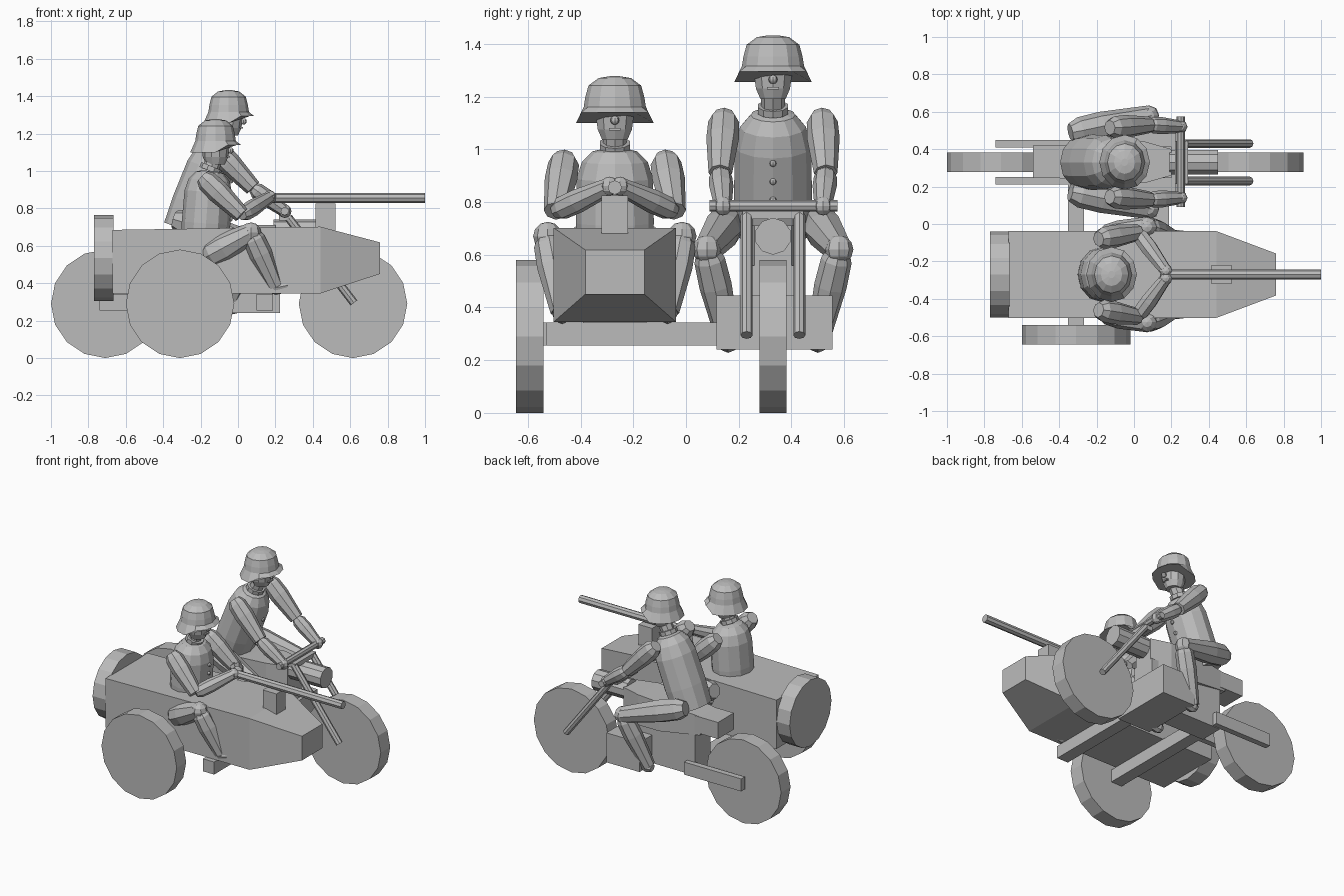
import bpy, bmesh, math
from mathutils import Vector, Matrix

if "Cube" in bpy.data.objects:
    bpy.data.objects.remove(bpy.data.objects["Cube"])

grey = bpy.data.materials.new("plain grey")
grey.use_nodes = True
GREY = (0.5, 0.5, 0.5, 1)
grey.diffuse_color = GREY
grey.node_tree.nodes["Principled BSDF"].inputs["Base Color"].default_value = GREY


def finish(name, bm):
    bmesh.ops.recalc_face_normals(bm, faces=bm.faces)
    mesh = bpy.data.meshes.new(name)
    bm.to_mesh(mesh)
    bm.free()
    mesh.materials.append(grey)
    obj = bpy.data.objects.new(name, mesh)
    bpy.context.collection.objects.link(obj)
    return obj


def skin(name, rings):
    """Join rings of points into a closed, capped skin."""
    bm = bmesh.new()
    loops = [[bm.verts.new(p) for p in ring] for ring in rings]
    n = len(loops[0])
    for low, high in zip(loops, loops[1:]):
        for i in range(n):
            j = (i + 1) % n
            bm.faces.new((low[i], low[j], high[j], high[i]))
    bm.faces.new(loops[0])
    bm.faces.new(loops[-1])
    return finish(name, bm)


def lathe(name, a, b, profile, sides=8, depth=1.0):
    """Turn (radius, fraction) pairs around the line from a to b."""
    a, b = Vector(a), Vector(b)
    d = (b - a).normalized()
    side = Vector((1, 0, 0)) if abs(d.y) > 0.95 else Vector((0, 1, 0))
    u = side.cross(d).normalized()
    v = d.cross(u)
    angles = [2 * math.pi * i / sides for i in range(sides)]
    return skin(name, [[a.lerp(b, t) + r * (u * depth * math.cos(w) + v * math.sin(w))
                        for w in angles] for r, t in profile])


def rod(name, a, b, r, sides=8):
    return lathe(name, a, b, [(r, 0), (r, 1)], sides)


def box(name, x, y, z):
    bm = bmesh.new()
    bmesh.ops.create_cube(bm, size=1)
    for vert in bm.verts:
        vert.co = [lo + (hi - lo) * (c + 0.5) for c, (lo, hi) in zip(vert.co, (x, y, z))]
    return finish(name, bm)


def loft(name, sections):
    """Rectangular sections (x, centre y, half width, bottom, top)."""
    return skin(name, [[(x, y - w, lo), (x, y + w, lo), (x, y + w, hi), (x, y - w, hi)]
                       for x, y, w, lo, hi in sections])


def ball(name, centre, r):
    bm = bmesh.new()
    bmesh.ops.create_uvsphere(bm, u_segments=8, v_segments=6, radius=r,
                              matrix=Matrix.Translation(centre))
    return finish(name, bm)


# Wheels
BIKE = 0.33
CAR = -0.27
for name, x, y in (("rear_wheel", -0.71, BIKE), ("front_wheel", 0.615, BIKE),
                   ("sidecar_wheel", -0.31, -0.593)):
    rod(name, (x, y - 0.052, 0.29), (x, y + 0.052, 0.29), 0.29, 16)
rod("spare_wheel", (-0.77, CAR, 0.535), (-0.665, CAR, 0.535), 0.23, 16)

# Sidecar body, gun and its mount
loft("sidecar_body", [(-0.67, CAR, 0.232, 0.345, 0.685), (0.44, CAR, 0.232, 0.345, 0.702),
                      (0.76, CAR, 0.112, 0.45, 0.618)])
box("gun_mount", (0.415, 0.52), (CAR - 0.05, CAR + 0.05), (0.68, 0.825))
rod("gun_barrel", (0.14, CAR, 0.855), (1.0, CAR, 0.855), 0.027)

# Frame, engine, tank and seat
box("rear_cross_bar", (-0.353, -0.267), (-0.55, 0.26), (0.255, 0.342))
box("front_cross_bar", (0.1, 0.187), (-0.53, 0.26), (0.255, 0.342))
box("engine_cylinders", (-0.03, 0.225), (0.115, 0.555), (0.24, 0.445))
box("engine_case", (-0.36, 0.2), (0.245, 0.415), (0.25, 0.56))
box("rear_seat", (-0.54, -0.36), (0.245, 0.42), (0.555, 0.67))
loft("fuel_tank", [(-0.4, BIKE, 0.085, 0.54, 0.67), (-0.1, BIKE, 0.11, 0.5, 0.7),
                   (0.06, BIKE, 0.11, 0.5, 0.71), (0.2, BIKE, 0.07, 0.52, 0.71)])
rod("headlight", (0.19, BIKE, 0.67), (0.45, BIKE, 0.67), 0.07, 10)
rod("handlebar", (0.25, 0.09, 0.785), (0.25, 0.575, 0.785), 0.022)
box("fork_yoke", (0.22, 0.29), (0.215, 0.445), (0.735, 0.765))
for s, label in ((1, "left"), (-1, "right")):
    y = BIKE + s * 0.1
    box(label + "_rear_stay", (-0.74, -0.3), (y - 0.02, y + 0.02), (0.255, 0.342))
    rod(label + "_fork", (0.27, y, 0.75), (0.62, y, 0.295), 0.023)

LIMB = [(0.65, 0), (0.95, 0.12), (1, 0.4), (0.72, 1)]
TORSO = [(0.14, 0), (0.148, 0.3), (0.145, 0.72), (0.125, 0.88), (0.085, 0.98), (0.05, 1.0)]
HELMET = [(0.147, 0), (0.118, 0.34), (0.112, 0.55), (0.1, 0.8), (0.062, 0.96), (0.02, 1)]


def soldier(name, y, hip, neck, head, arm, leg):
    """Points are (x, z); arm and leg joints are (x, sideways, z)."""
    hx, hz = head
    # Torso with collar, neck and buttons
    a, b = Vector((hip[0], y, hip[1])), Vector((neck[0], y, neck[1]))
    lathe(name + "_torso", a, b, TORSO, 12, 0.88)
    rod(name + "_collar", b, b + Vector((0.01, 0, 0.025)), 0.06, 10)
    rod(name + "_neck", b, (hx, y, hz + 0.05), 0.045)
    forward = Vector((b.z - a.z, 0, a.x - b.x)).normalized()
    for i in range(3):
        ball(f"{name}_button_{i + 1}", a.lerp(b, 0.38 + 0.15 * i) + forward * 0.128, 0.013)
    # Head and face
    lathe(name + "_head", (hx, y, hz), (hx, y, hz + 0.2),
          [(0.05, 0), (0.068, 0.2), (0.077, 0.5), (0.075, 1)], 10)
    ball(name + "_nose", (hx + 0.08, y, hz + 0.075), 0.017)
    box(name + "_mouth", (hx + 0.05, hx + 0.076), (y - 0.022, y + 0.022), (hz + 0.036, hz + 0.046))
    # Helmet with its brim lifted at the front
    helmet = lathe(name + "_helmet", (hx, y, hz + 0.065), (hx, y, hz + 0.242), HELMET, 12, 0.92)
    for vert in helmet.data.vertices[:12]:
        if vert.co.x > hx + 0.05:
            vert.co.z += 0.04
    # Arms and legs
    for s, label in ((1, "left"), (-1, "right")):
        pts = [Vector((p[0], y + s * p[1], p[2])) for p in arm]
        tag = f"{name}_{label}_"
        lathe(tag + "upper_arm", pts[0], pts[1], [(r * 0.062, t) for r, t in LIMB])
        lathe(tag + "forearm", pts[1], pts[2], [(r * 0.046, t) for r, t in LIMB])
        ball(tag + "hand", pts[2], 0.036)
        pts = [Vector((p[0], y + s * p[1], p[2])) for p in leg]
        lathe(tag + "thigh", pts[0], pts[1], [(r * 0.075, t) for r, t in LIMB])
        ball(tag + "knee", pts[1], 0.055)
        lathe(tag + "shin", pts[1], pts[2], [(r * 0.062, t) for r, t in LIMB])
        heel = pts[2] + Vector((-0.03, 0, -0.015))
        lathe(tag + "foot", heel, heel + Vector((0.13, 0, 0.025)),
              [(0.025, 0), (0.038, 0.2), (0.036, 0.7), (0.015, 1)])


# Rider leans forward to the handlebar
soldier("driver", BIKE, (-0.28, 0.68), (-0.1, 1.14), (-0.05, 1.19),
        [(-0.13, 0.185, 1.13), (0.08, 0.2, 0.91), (0.25, 0.19, 0.785)],
        [(-0.34, 0.16, 0.74), (0.08, 0.25, 0.62), (-0.06, 0.17, 0.275)])

# Gunner sits upright with both hands on the gun
soldier("gunner", CAR, (-0.18, 0.6), (-0.15, 1.0), (-0.12, 1.035),
        [(-0.19, 0.19, 0.97), (0.02, 0.225, 0.765), (0.17, 0.02, 0.86)],
        [(-0.17, 0.19, 0.54), (0.07, 0.255, 0.67), (0.2, 0.2, 0.385)])
